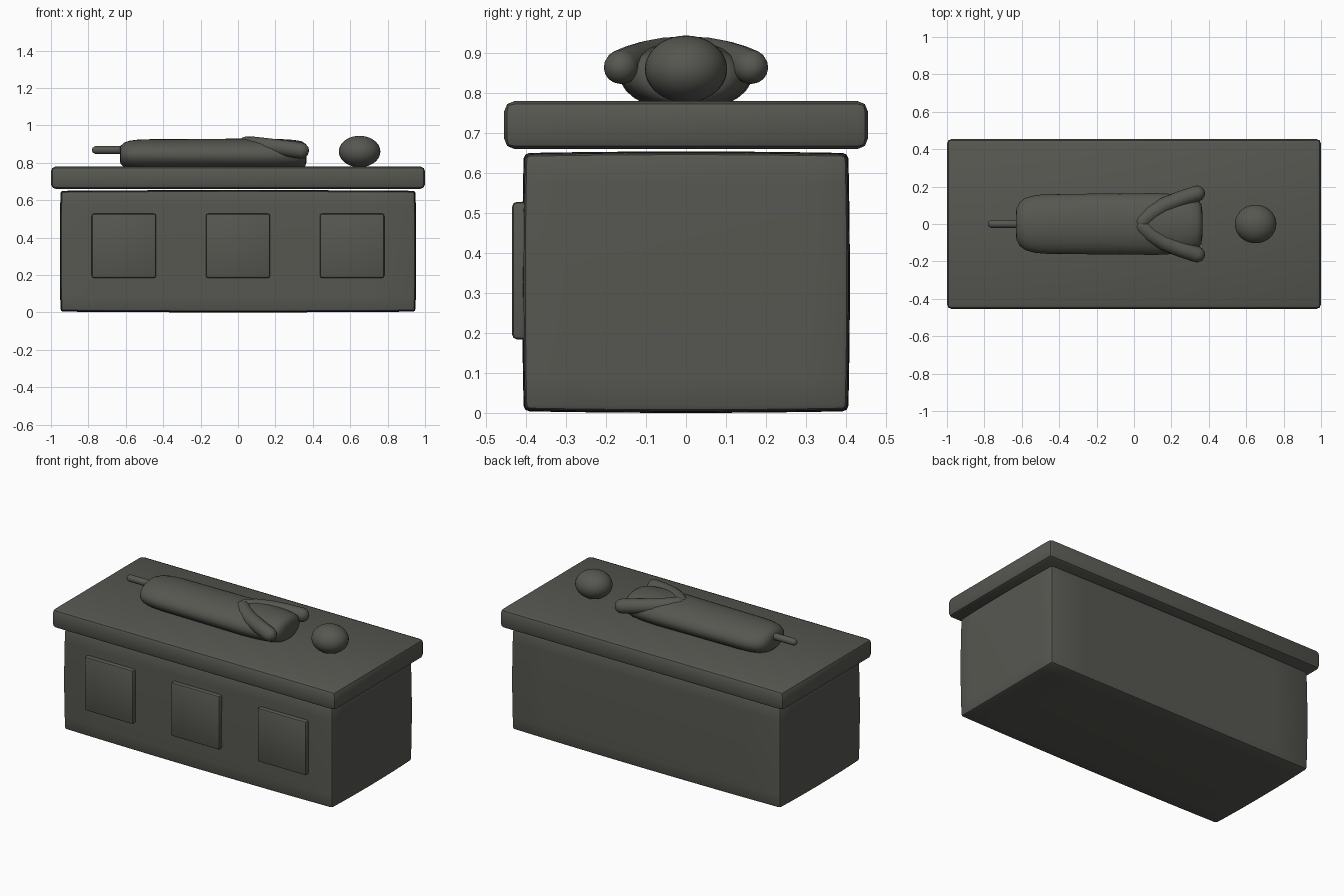
import bpy, bmesh, math
from mathutils import Vector

cube = bpy.data.objects.get("Cube")
if cube:
    bpy.data.objects.remove(cube, do_unlink=True)

stone = bpy.data.materials.new("dark_stone")
stone.use_nodes = True
colour = (0.095, 0.095, 0.083, 1)
stone.diffuse_color = colour
stone.node_tree.nodes["Principled BSDF"].inputs["Base Color"].default_value = colour


def finish(name, bm, bevel=0, segments=2, angle=35):
    bmesh.ops.recalc_face_normals(bm, faces=bm.faces)
    mesh = bpy.data.meshes.new(name)
    bm.to_mesh(mesh)
    bm.free()
    mesh.materials.append(stone)
    ob = bpy.data.objects.new(name, mesh)
    bpy.context.collection.objects.link(ob)
    bpy.ops.object.select_all(action='DESELECT')
    ob.select_set(True)
    bpy.context.view_layer.objects.active = ob
    if bevel:
        mod = ob.modifiers.new("rounded_edges", 'BEVEL')
        mod.width, mod.segments = bevel, segments
        mod.limit_method, mod.angle_limit = 'ANGLE', math.radians(50)
        bpy.ops.object.modifier_apply(modifier=mod.name)
    bpy.ops.object.shade_smooth_by_angle(angle=math.radians(angle))
    return ob


def block(name, centre, half, bevel, segments=2, swell=0):
    """Bevelled box; swell makes each side bulge gently towards its middle."""
    bm = bmesh.new()
    bmesh.ops.create_cube(bm, size=2)
    if swell:
        bmesh.ops.subdivide_edges(bm, edges=bm.edges[:], cuts=7, use_grid_fill=True)
    for v in bm.verts:
        p = v.co.copy()
        for i in range(3):
            spread = (p.length_squared - p[i] ** 2) / 2
            v.co[i] = centre[i] + p[i] * (half[i] - swell * spread)
    return finish(name, bm, bevel, segments)


def loft(name, sections, sides=24):
    """Sections are (centre, direction, half width, half height)."""
    bm = bmesh.new()
    rings = []
    for centre, direction, w, h in sections:
        side = Vector((0, 0, 1)).cross(direction).normalized()
        up = Vector(direction).normalized().cross(side)
        rings.append([bm.verts.new(Vector(centre)
                      + side * w * math.cos(math.tau * i / sides)
                      + up * h * math.sin(math.tau * i / sides)) for i in range(sides)])
    for a, b in zip(rings, rings[1:]):
        for i in range(sides):
            j = (i + 1) % sides
            bm.faces.new((a[i], a[j], b[j], b[i]))
    bm.faces.new(rings[0])
    bm.faces.new(rings[-1])
    return finish(name, bm, angle=50)


def limb(name, points, radius):
    """Tube with rounded ends along a path."""
    pts = [Vector(p) for p in points]
    start, end = (pts[1] - pts[0]).normalized(), (pts[-1] - pts[-2]).normalized()
    caps = [math.radians(a) for a in (8, 35, 65)]
    rows = [(pts[0] - start * radius * math.cos(a), start, radius * math.sin(a),
             radius * math.sin(a)) for a in caps]
    for i, p in enumerate(pts):
        d = pts[min(i + 1, len(pts) - 1)] - pts[max(i - 1, 0)]
        rows.append((p, d, radius, radius))
    rows += [(pts[-1] + end * radius * math.cos(a), end, radius * math.sin(a),
              radius * math.sin(a)) for a in reversed(caps)]
    return loft(name, rows, 16)


# Chest, lid and front panels
block("chest", (0, 0, 0.327), (0.953, 0.41, 0.327), 0.014, 2, 0.008)
block("lid", (0, 0, 0.72), (1, 0.455, 0.06), 0.026, 2)
for side, x in (("right", -0.61), ("middle", 0), ("left", 0.61)):
    block(side + "_panel", (x, -0.413, 0.356), (0.172, 0.022, 0.172), 0.012)

# Reclining body: (x, half width, half height)
profile = [(-0.632, 0.05, 0.03), (-0.628, 0.085, 0.048), (-0.61, 0.118, 0.065),
           (-0.58, 0.14, 0.076), (-0.53, 0.154, 0.082), (-0.46, 0.16, 0.084),
           (-0.1, 0.163, 0.086), (0.12, 0.165, 0.088), (0.22, 0.16, 0.085),
           (0.3, 0.148, 0.08), (0.34, 0.132, 0.073), (0.36, 0.105, 0.06),
           (0.367, 0.06, 0.035)]
loft("body", [((x, 0, 0.842), (1, 0, 0), w, h) for x, w, h in profile], 28)

# Arms meeting in prayer on the chest
for side, s in (("left", -1), ("right", 1)):
    limb(side + "_arm", [(0.045, s * 0.012, 0.898), (0.09, s * 0.054, 0.896),
                         (0.16, s * 0.098, 0.888), (0.25, s * 0.134, 0.877),
                         (0.337, s * 0.163, 0.865)], 0.043)

# Slim foot end
limb("foot", [(-0.76, 0, 0.868), (-0.6, 0, 0.868)], 0.021)

# Head
bm = bmesh.new()
bmesh.ops.create_uvsphere(bm, u_segments=32, v_segments=20, radius=1)
for v in bm.verts:
    v.co = Vector((0.65 + v.co.x * 0.111, v.co.y * 0.103, 0.86 + v.co.z * 0.084))
finish("head", bm)
